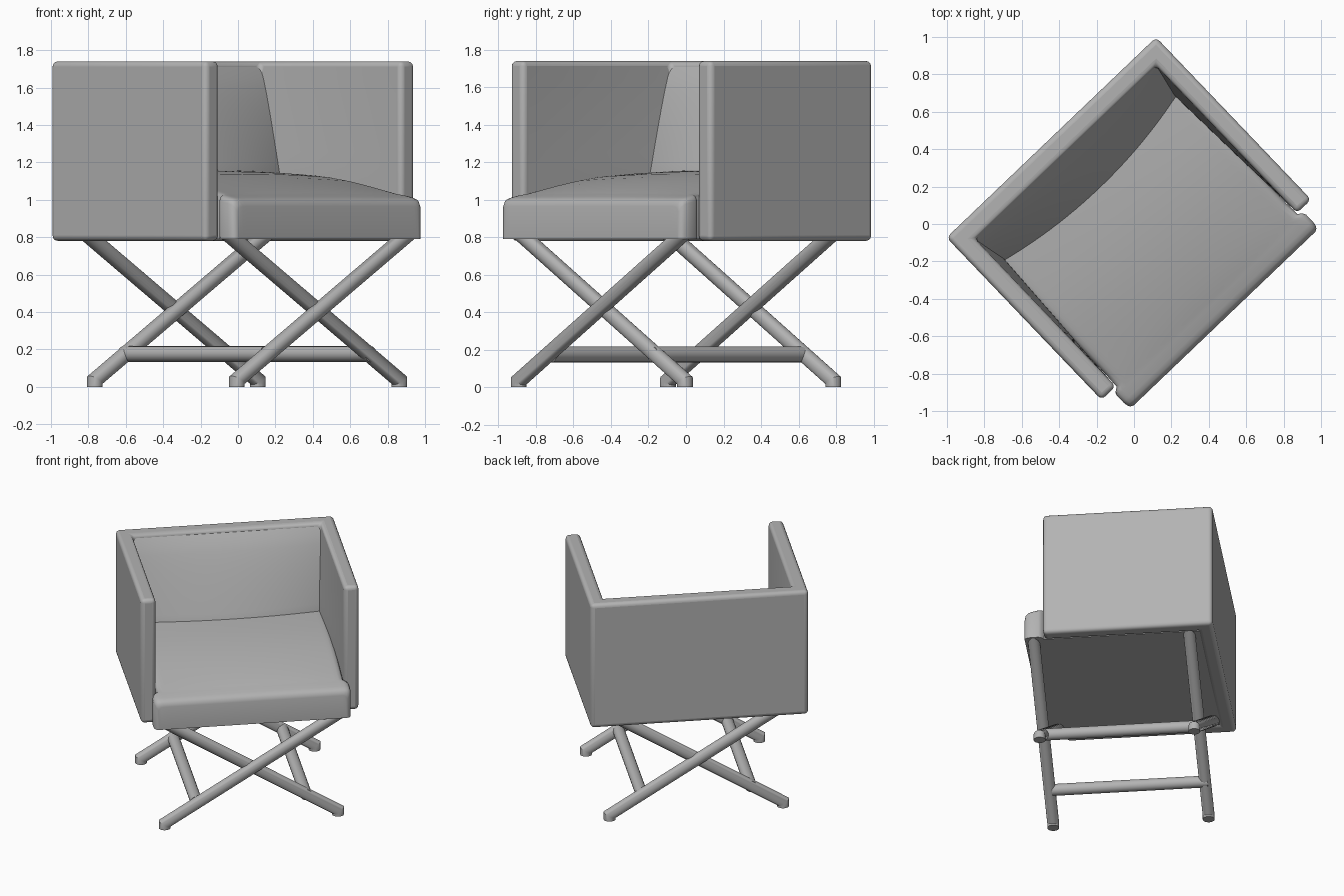
import bpy, bmesh, math

if "Cube" in bpy.data.objects:
    bpy.data.objects.remove(bpy.data.objects["Cube"])

TURN = math.radians(43.7)      # the chair stands turned on the grid
grey = bpy.data.materials.new("warm grey")
grey.diffuse_color = (0.45, 0.45, 0.45, 1)
grey.use_nodes = True
grey.node_tree.nodes["Principled BSDF"].inputs["Base Color"].default_value = grey.diffuse_color


def finish(bm, name, bevel=0, angle=35):
    """Mesh in chair space (u across, -f forward, z up) becomes a turned object."""
    bmesh.ops.recalc_face_normals(bm, faces=bm.faces)
    me = bpy.data.meshes.new(name)
    bm.to_mesh(me)
    bm.free()
    me.materials.append(grey)
    ob = bpy.data.objects.new(name, me)
    bpy.context.collection.objects.link(ob)
    ob.rotation_euler.z = TURN
    if bevel:
        m = ob.modifiers.new("rounding", 'BEVEL')
        m.width, m.segments = bevel, 4
        m.limit_method, m.angle_limit = 'ANGLE', math.radians(40)
    bpy.ops.object.select_all(action='DESELECT')
    bpy.context.view_layer.objects.active = ob
    ob.select_set(True)
    bpy.ops.object.shade_smooth_by_angle(angle=math.radians(angle))
    return ob


def slab(name, na, nb, face_a, face_b, angle=35):
    """Closed cushion between two grids, each given as a function of (i, j)."""
    bm = bmesh.new()
    grids = []
    for fn in (face_a, face_b):
        grids.append([[bm.verts.new(fn(i, j)) for j in range(nb)] for i in range(na)])
    for g in grids:
        for i in range(na - 1):
            for j in range(nb - 1):
                bm.faces.new((g[i][j], g[i + 1][j], g[i + 1][j + 1], g[i][j + 1]))
    rim = [(i, 0) for i in range(na)] + [(na - 1, j) for j in range(1, nb)]
    rim += [(i, nb - 1) for i in range(na - 2, -1, -1)] + [(0, j) for j in range(nb - 2, 0, -1)]
    a, b = grids
    for (i, j), (k, l) in zip(rim, rim[1:] + rim[:1]):
        bm.faces.new((a[i][j], a[k][l], b[k][l], b[i][j]))
    return finish(bm, name, angle=angle)


def tube(name, rings):
    """Tube skinned through rings of points, capped at both ends."""
    bm = bmesh.new()
    loops = [[bm.verts.new(p) for p in ring] for ring in rings]
    n = len(loops[0])
    for r, s in zip(loops, loops[1:]):
        for i in range(n):
            bm.faces.new((r[i], r[(i + 1) % n], s[(i + 1) % n], s[i]))
    bm.faces.new(loops[0])
    bm.faces.new(loops[-1])
    return finish(bm, name)


# U-shaped shell: two arms and the back
bm = bmesh.new()
outline = [(-0.775, 0.64), (0.775, 0.64), (0.775, -0.56), (0.67, -0.56),
           (0.67, 0.53), (-0.67, 0.53), (-0.67, -0.56), (-0.775, -0.56)]
base = bm.faces.new([bm.verts.new((x, y, 0.78)) for x, y in outline])
up = bmesh.ops.extrude_face_region(bm, geom=[base])
bmesh.ops.translate(bm, vec=(0, 0, 0.96),
                    verts=[v for v in up["geom"] if isinstance(v, bmesh.types.BMVert)])
finish(bm, "arm_and_back_shell", bevel=0.028)

# Back cushion: slopes forward and bulges toward the seat
NU, NZ = 25, 17


def back_front(i, j):
    s = -1 + 2 * i / (NU - 1)
    z = 0.80 + 0.91 * j / (NZ - 1)
    t = min(1.05, max(0, (1.71 - z) / 0.57)) ** 0.8
    return (0.68 * s, 0.53 - t * (0.18 + 0.09 * (1 - s * s)), z)


def back_rear(i, j):
    x, y, z = back_front(i, j)
    return (x, 0.56, z)


slab("back_cushion", NU, NZ, back_front, back_rear)

# Arm padding: thickens toward the back and the seat
for side, label in ((-1, "left"), (1, "right")):
    def inner(i, j):
        y = 0.55 - 1.07 * i / 16
        z = 0.80 + 0.91 * j / 12
        t = min(1, (1.71 - z) / 0.57)
        return (side * (0.67 - 0.05 * t * (1 - i / 16)), y, z)

    def outer(i, j):
        x, y, z = inner(i, j)
        return (side * 0.70, y, z)

    slab(label + "_arm_pad", 17, 13, inner, outer)

# Seat cushion: T-shaped, crowned, higher toward the back
# rows: distance forward, half width, top height
rows = [(-0.55, 0.665, 1.145), (-0.3, 0.665, 1.14), (-0.1, 0.665, 1.13),
        (0.05, 0.665, 1.118), (0.2, 0.665, 1.098), (0.35, 0.665, 1.072),
        (0.48, 0.665, 1.047), (0.565, 0.668, 1.03), (0.58, 0.69, 1.026),
        (0.6, 0.70, 1.022), (0.65, 0.70, 1.012), (0.675, 0.697, 1.004),
        (0.692, 0.688, 0.99), (0.70, 0.672, 0.965)]
cols = [-1, -0.99, -0.97, -0.94] + [k / 10 for k in range(-9, 10)] + [0.94, 0.97, 0.99, 1]


def seat_top(i, j):
    f, w, z = rows[i]
    s = cols[j]
    drop = {1: 0.03, 0.99: 0.013, 0.97: 0.003}.get(abs(s), 0)
    crown = 0.02 * min(1, (0.70 - f) / 0.3) * (1 - s * s)
    return (w * s, -f, z + crown - drop)


def seat_bottom(i, j):
    f, w, z = rows[i]
    return (w * cols[j], -f, 0.79)


slab("seat_cushion", len(rows), len(cols), seat_top, seat_bottom, angle=50)

# Crossed legs, front and back pairs, each with a short upright foot
R, N = 0.042, 20
FOOT, BEND, TOP = 0.62, 0.035, 0.80
slope = math.atan2(TOP - BEND, 2 * FOOT)
mitre = math.cos(slope) / (1 + math.sin(slope))
circle = [(R * math.cos(2 * math.pi * k / N), R * math.sin(2 * math.pi * k / N)) for k in range(N)]
for name, side, f in (("front_leg_a", -1, 0.64), ("front_leg_b", 1, 0.60),
                      ("back_leg_a", -1, -0.46), ("back_leg_b", 1, -0.495)):
    tube(name, [
        [(side * (FOOT - a), b - f, 0) for a, b in circle],
        [(side * (FOOT - a), b - f, BEND - a * mitre) for a, b in circle],
        [(side * (-FOOT - a / math.sin(slope)), b - f, TOP) for a, b in circle]])

# Low stretchers joining front and back legs
for side, label in ((-1, "left"), (1, "right")):
    tube(label + "_stretcher",
         [[(side * 0.39 + a, y, 0.175 + b) for a, b in circle] for y in (0.48, -0.62)])
